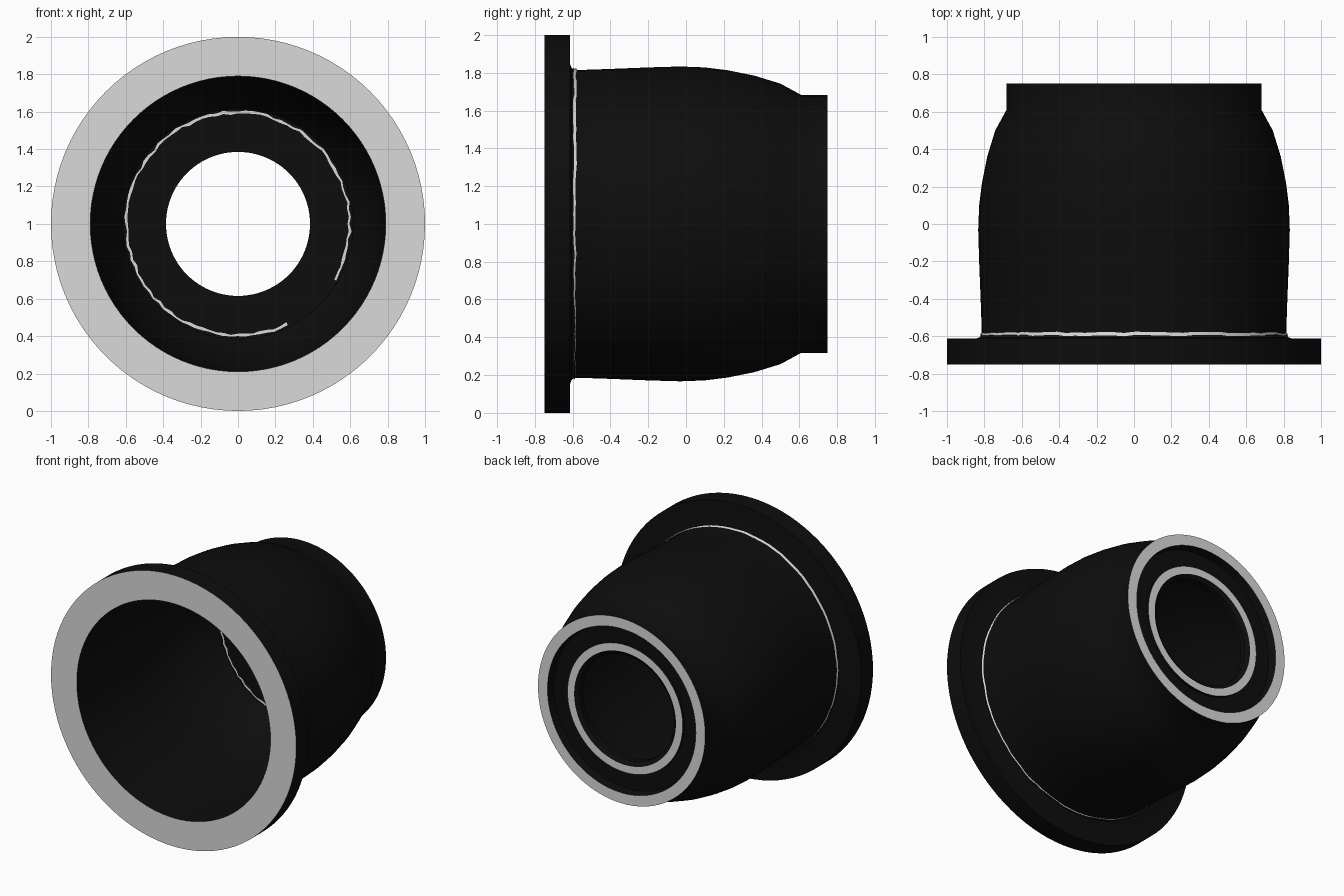
import bpy, bmesh, math, random

random.seed(4)
if "Cube" in bpy.data.objects:
    bpy.data.objects.remove(bpy.data.objects["Cube"], do_unlink=True)

STEPS = 96


def make_material(name, value):
    mat = bpy.data.materials.new(name)
    mat.use_nodes = True
    colour = (value, value, value, 1)
    mat.diffuse_color = colour
    mat.node_tree.nodes["Principled BSDF"].inputs["Base Color"].default_value = colour
    return mat


black = make_material("black", 0.004)
light_grey = make_material("light grey", 0.7)


def add_object(name, bm, mats):
    mesh = bpy.data.meshes.new(name)
    bm.to_mesh(mesh)
    bm.free()
    for mat in mats:
        mesh.materials.append(mat)
    obj = bpy.data.objects.new(name, mesh)
    bpy.context.collection.objects.link(obj)
    return obj


def ring_point(radius, angle, y):
    return (radius * math.cos(angle), y, 1 + radius * math.sin(angle))


def lathe(name, profile, grey_segments):
    """Revolve a closed (radius, y) profile about the lengthwise axis."""
    bm = bmesh.new()
    rings = [[bm.verts.new(ring_point(r, math.tau * i / STEPS, y))
              for i in range(STEPS)] for r, y in profile]
    for s, ring in enumerate(rings):
        nxt = rings[(s + 1) % len(rings)]
        for i in range(STEPS):
            j = (i + 1) % STEPS
            face = bm.faces.new((ring[i], ring[j], nxt[j], nxt[i]))
            face.material_index = int(s in grey_segments)
    bmesh.ops.recalc_face_normals(bm, faces=bm.faces)
    obj = add_object(name, bm, (black, light_grey))
    bpy.ops.object.select_all(action="DESELECT")
    obj.select_set(True)
    bpy.context.view_layer.objects.active = obj
    bpy.ops.object.shade_smooth_by_angle(angle=math.radians(30))


def wobbly_line(name, edge_points, gap=None):
    """Thin irregular painted band; edge_points gives both edges at an angle."""
    bm = bmesh.new()
    pairs = [[bm.verts.new(p) for p in edge_points(math.tau * i / STEPS)]
             for i in range(STEPS)]
    for i in range(STEPS):
        if gap and gap[0] < 360 * i / STEPS < gap[1]:
            continue
        a, b = pairs[i], pairs[(i + 1) % STEPS]
        bm.faces.new((a[0], b[0], b[1], a[1]))
    add_object(name, bm, (light_grey,))


# Flanged sleeve: front face, flange, barrel, rear collar, recessed lip, bore
outer = [(0.79, -0.75), (1, -0.75), (1, -0.613),
         (0.845, -0.613), (0.826, -0.606), (0.817, -0.594), (0.814, -0.575),
         (0.82, -0.4), (0.828, -0.2), (0.833, -0.03), (0.828, 0.1),
         (0.813, 0.22), (0.785, 0.36), (0.742, 0.5), (0.682, 0.61)]
rear = [(0.682, 0.75), (0.605, 0.75), (0.595, 0.69), (0.47, 0.69),
        (0.47, 0.71), (0.415, 0.71), (0.385, 0.69)]
inner = [(0.385, 0.65), (0.615, 0.65), (0.645, 0.6), (0.7, 0.48),
         (0.745, 0.34), (0.77, 0.18), (0.785, 0)]
rear_start = len(outer)
lathe("flanged_sleeve", outer + rear + inner,
      {0, rear_start, rear_start + 4})


# Painted line around the root of the flange, thinner underneath
def outer_edges(angle):
    shift = random.uniform(-0.004, 0.004)
    half = 0.0055 + 0.0035 * math.sin(angle)
    return (ring_point(0.824, angle, -0.588 + shift - half),
            ring_point(0.820, angle, -0.588 + shift + half))


# Painted line on the inside of the rear wall, broken at one place
def inner_edges(angle):
    mid = 0.596 + random.uniform(-0.006, 0.006)
    half = random.uniform(0.004, 0.009)
    return (ring_point(mid - half, angle, 0.646),
            ring_point(mid + half, angle, 0.646))


wobbly_line("flange_root_line", outer_edges)
wobbly_line("inner_wall_line", inner_edges, gap=(294, 330))
